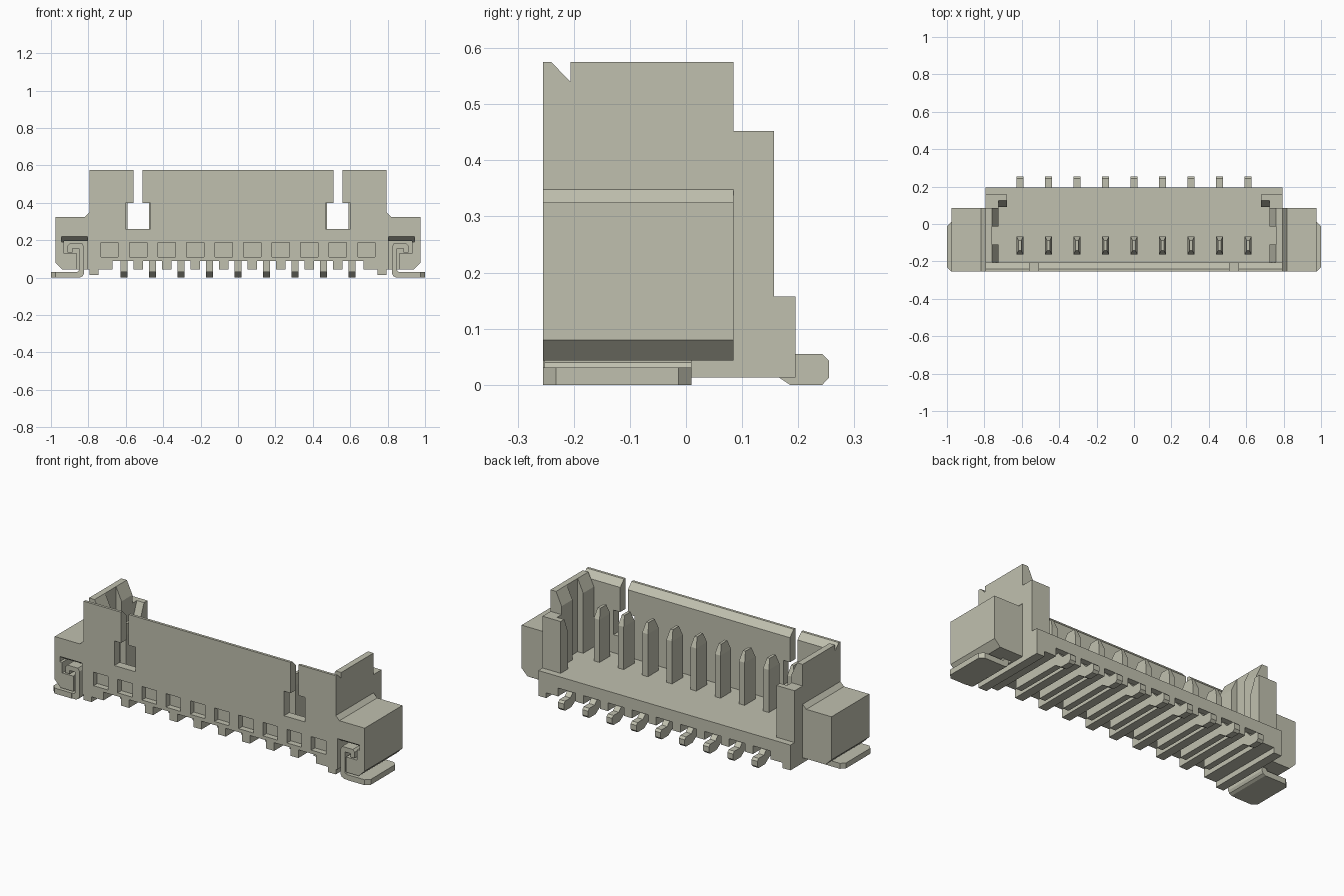
import bpy, bmesh

cube = bpy.data.objects.get("Cube")
if cube:
    bpy.data.objects.remove(cube, do_unlink=True)

mat = bpy.data.materials.new("warm_grey")
mat.use_nodes = True
GREY = (0.53, 0.53, 0.43, 1)
mat.diffuse_color = GREY
mat.node_tree.nodes["Principled BSDF"].inputs["Base Color"].default_value = GREY

FRONT, BACK, FLOOR, TOP = -0.255, 0.195, 0.157, 0.575
PITCH = 0.1525


def place(axis, p, t):
    """Put a profile point at depth t along the extrusion axis."""
    return {"x": (t, p[0], p[1]), "y": (p[0], t, p[1]), "z": (p[0], p[1], t)}[axis]


def finish(name, bm):
    bmesh.ops.recalc_face_normals(bm, faces=bm.faces)
    me = bpy.data.meshes.new(name)
    bm.to_mesh(me)
    bm.free()
    me.materials.append(mat)
    ob = bpy.data.objects.new(name, me)
    bpy.context.collection.objects.link(ob)
    return ob


def prism(name, axis, pts, a, b):
    bm = bmesh.new()
    lo = [bm.verts.new(place(axis, p, a)) for p in pts]
    hi = [bm.verts.new(place(axis, p, b)) for p in pts]
    bm.faces.new(lo)
    bm.faces.new(hi)
    for i in range(len(pts)):
        j = (i + 1) % len(pts)
        bm.faces.new((lo[i], lo[j], hi[j], hi[i]))
    return finish(name, bm)


def box(name, x0, x1, y0, y1, z0, z1):
    return prism(name, "z", [(x0, y0), (x1, y0), (x1, y1), (x0, y1)], z0, z1)


def cut(target, *cutters):
    for c in cutters:
        mod = target.modifiers.new("cut", "BOOLEAN")
        mod.operation, mod.solver, mod.object = "DIFFERENCE", "EXACT", c
        bpy.context.view_layer.objects.active = target
        bpy.ops.object.modifier_apply(modifier=mod.name)


def discard(cutters):
    for c in cutters:
        bpy.data.objects.remove(c, do_unlink=True)


# Base with a comb of ribs underneath
outline = [(-0.795, FLOOR), (-0.795, 0.013), (-0.745, 0.013), (-0.745, 0.043),
           (-0.67, 0.043), (-0.67, 0.09)]
for i in range(8):
    c = (i - 3.5) * PITCH
    outline += [(c - 0.025, 0.09), (c - 0.025, 0.043), (c + 0.025, 0.043), (c + 0.025, 0.09)]
outline += [(-x, z) for x, z in reversed(outline[:6])]
base = prism("base", "y", outline, FRONT, BACK)

# Front wall with a chamfered inner lip
wall = prism("front_wall", "x", [(FRONT, FLOOR), (-0.206, FLOOR), (-0.206, 0.54),
                                 (-0.24, TOP), (FRONT, TOP)], -0.795, 0.795)
cutters = []
for i in range(10):
    c = (i - 4.5) * PITCH
    cutters.append(box("pocket", c - 0.046, c + 0.046, -0.3, -0.222, 0.11, 0.187))
cut(base, *cutters)
for s in (-1, 1):
    cutters.append(box("window", s * 0.535 - 0.066, s * 0.535 + 0.066, -0.3, -0.1, 0.26, 0.4))
    cutters.append(box("slot", s * 0.535 - 0.024, s * 0.535 + 0.024, -0.3, -0.1, 0.39, 0.6))
cut(wall, *cutters)
discard(cutters)

for s, side in ((1, "left"), (-1, "right")):
    def mir(pts):
        return [(s * x, v) for x, v in pts]

    # End wall and its inner guide ribs
    prism("end_wall_" + side, "y", mir([(0.76, FLOOR), (0.795, FLOOR), (0.795, TOP), (0.76, TOP)]),
          -0.206, 0.085)
    for y0, y1 in ((-0.206, -0.11), (-0.013, 0.085)):
        prism("guide_rib_" + side, "y", mir([(0.725, FLOOR), (0.76, FLOOR), (0.76, TOP), (0.725, 0.5)]),
              y0, y1)

    # Rear post with an inward hook
    prism("rear_post_" + side, "z", mir([(0.795, 0.085), (0.795, 0.157), (0.68, 0.157),
                                         (0.68, 0.125), (0.725, 0.125), (0.725, 0.085)]), FLOOR, 0.452)
    prism("post_hook_" + side, "x", [(0.092, FLOOR), (0.125, FLOOR), (0.125, 0.452), (0.092, 0.37)],
          s * 0.68, s * 0.725)

    # Side lug with a slot for the clip
    lug = prism("side_lug_" + side, "y", mir([(0.795, 0.043), (0.94, 0.043), (0.977, 0.08),
                                              (0.977, 0.325), (0.818, 0.325), (0.795, 0.348)]), FRONT, 0.085)
    tools = [
        prism("clip_slot", "y", mir([(0.805, 0.0), (0.86, 0.0), (0.86, 0.13), (0.93, 0.13),
                                     (0.93, 0.195), (0.805, 0.195)]), -0.3, 0.01),
        prism("slot_lead_in", "x", [(-0.27, 0.23), (-0.21, 0.19), (-0.27, 0.19)], s * 0.805, s * 0.945),
    ]
    cut(lug, *tools)
    discard(tools)

    # Bent metal clip and its solder plate
    prism("clip_" + side, "y", mir([(0.87, 0.0), (0.845, 0.0), (0.83, 0.008), (0.823, 0.022),
                                    (0.823, 0.165), (0.833, 0.182), (0.9, 0.182), (0.912, 0.17),
                                    (0.912, 0.135), (0.885, 0.135), (0.885, 0.155), (0.85, 0.155),
                                    (0.85, 0.04), (0.857, 0.031), (0.87, 0.031)]), -0.252, 0.01)
    prism("solder_plate_" + side, "z", mir([(0.87, FRONT), (0.977, FRONT), (1.0, -0.232), (1.0, -0.013),
                                            (0.977, 0.01), (0.87, 0.01)]), 0.0, 0.031)

# Contact pins with tapered tips, and solder leads running out at the back
for i in range(9):
    x = (i - 4) * PITCH
    bm = bmesh.new()
    rings = []
    for hx, hy, z in ((0.018, 0.048, 0.1), (0.018, 0.048, 0.4), (0.008, 0.027, 0.455)):
        rings.append([bm.verts.new((x + a * hx, -0.115 + b * hy, z))
                      for a, b in ((-1, -1), (1, -1), (1, 1), (-1, 1))])
    bm.faces.new(rings[0])
    bm.faces.new(rings[-1])
    for lo, hi in zip(rings, rings[1:]):
        for k in range(4):
            n = (k + 1) % 4
            bm.faces.new((lo[k], lo[n], hi[n], hi[k]))
    finish("contact_pin", bm)
    prism("solder_lead", "x", [(-0.165, 0.092), (-0.165, 0.03), (0.14, 0.03), (0.185, 0.0),
                               (0.243, 0.0), (0.255, 0.013), (0.255, 0.043), (0.243, 0.055),
                               (0.195, 0.055), (0.16, 0.092)], x - 0.018, x + 0.018)
